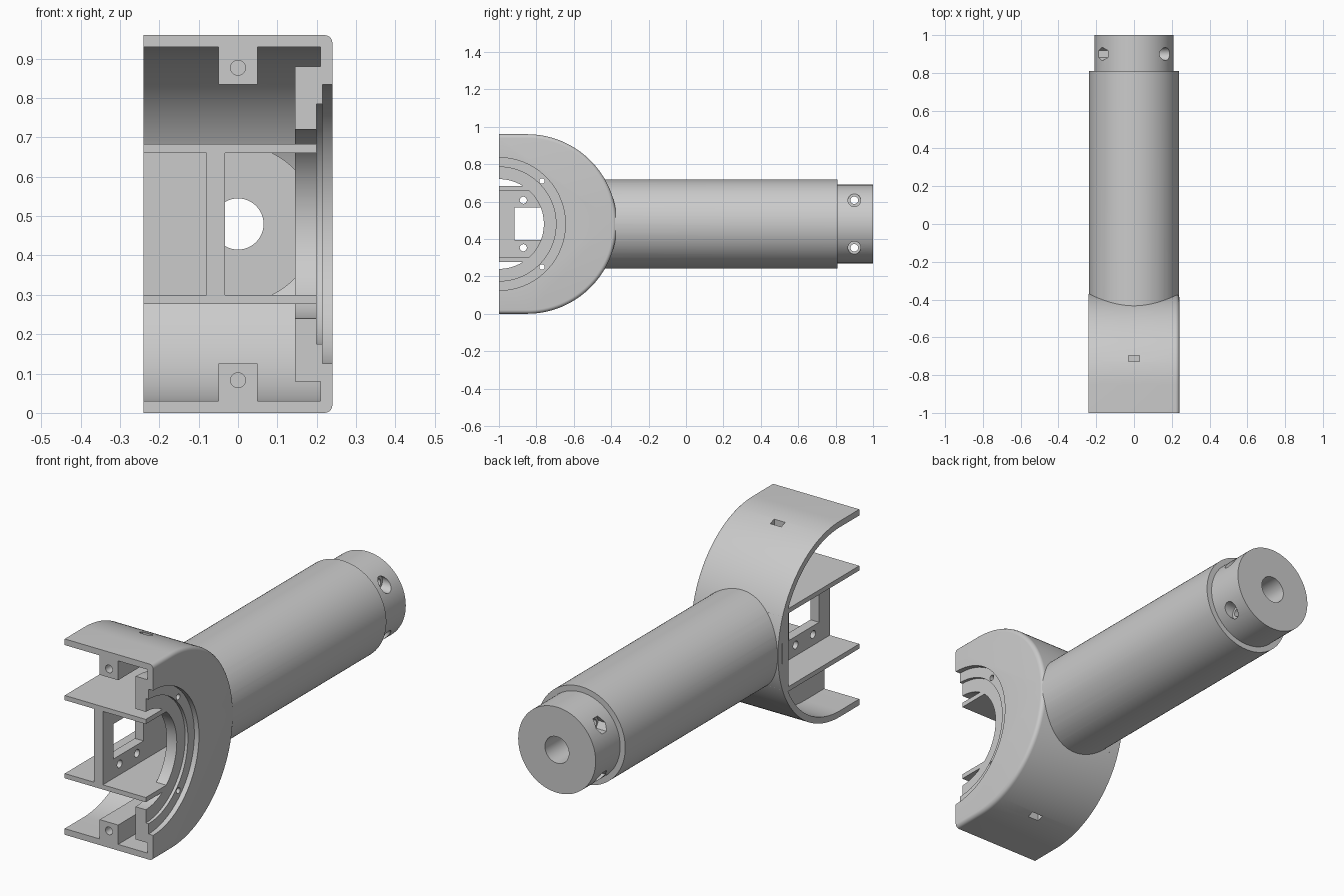
import bpy, bmesh, math
from mathutils import Matrix, Vector

if "Cube" in bpy.data.objects:
    bpy.data.objects.remove(bpy.data.objects["Cube"])

CZ = 0.48            # height of the main axis
CY = -0.85           # centre of the housing arc


def finish(name, bm):
    bmesh.ops.recalc_face_normals(bm, faces=bm.faces)
    me = bpy.data.meshes.new(name)
    bm.to_mesh(me)
    bm.free()
    ob = bpy.data.objects.new(name, me)
    bpy.context.collection.objects.link(ob)
    return ob


def box(name, x0, x1, y0, y1, z0, z1):
    bm = bmesh.new()
    size = Matrix.Diagonal((x1 - x0, y1 - y0, z1 - z0, 1))
    mid = Matrix.Translation(((x0 + x1) / 2, (y0 + y1) / 2, (z0 + z1) / 2))
    bmesh.ops.create_cube(bm, size=1, matrix=mid @ size)
    return finish(name, bm)


def cyl(name, axis, r, a, b, u, v, n=96):
    """Cylinder from a to b along 'X' or 'Y'; (u, v) are the other two coordinates."""
    bm = bmesh.new()
    m = (a + b) / 2
    if axis == 'X':
        mat = Matrix.Translation((m, u, v)) @ Matrix.Rotation(math.pi / 2, 4, 'Y')
    else:
        mat = Matrix.Translation((u, m, v)) @ Matrix.Rotation(math.pi / 2, 4, 'X')
    bmesh.ops.create_cone(bm, cap_ends=True, segments=n, radius1=r, radius2=r,
                          depth=b - a, matrix=mat)
    return finish(name, bm)


def d_solid(name, sections, front, n=64):
    """D-shaped solid lofted along x through (x, radius) sections."""
    bm = bmesh.new()
    rings = []
    for x, r in sections:
        pts = [(front, CZ - r)]
        for i in range(n + 1):
            t = -math.pi / 2 + math.pi * i / n
            pts.append((CY + r * math.cos(t), CZ + r * math.sin(t)))
        pts.append((front, CZ + r))
        rings.append([bm.verts.new((x, y, z)) for y, z in pts])
    k = len(rings[0])
    for a, b in zip(rings, rings[1:]):
        for i in range(k):
            bm.faces.new((a[i], a[(i + 1) % k], b[(i + 1) % k], b[i]))
    bm.faces.new(rings[0])
    bm.faces.new(rings[-1])
    return finish(name, bm)


def boolean(ob, other, op='DIFFERENCE'):
    mod = ob.modifiers.new(op, 'BOOLEAN')
    mod.operation, mod.object, mod.solver = op, other, 'EXACT'
    bpy.context.view_layer.objects.active = ob
    bpy.ops.object.modifier_apply(modifier=mod.name)
    bpy.data.objects.remove(other)


parts = []

# Housing shell: D profile with a rounded right edge, open to the left and front
f = 0.02
fillet = [(0.24 - f + f * math.sin(t), 0.48 - f + f * math.cos(t))
          for t in [math.pi / 2 * i / 5 for i in range(6)]]
housing = d_solid("housing", [(-0.24, 0.48)] + fillet, -1.0)
boolean(housing, d_solid("cut", [(-0.4, 0.45), (0.21, 0.45)], -1.2))

# Bearing ring inside the right wall, with stepped opening and screw holes
ring = cyl("ring", 'X', 0.40, 0.145, 0.225, -1.0, CZ)
boolean(ring, box("cut", 0, 0.5, -1.6, -1.0, -0.2, 1.2))
boolean(housing, ring, 'UNION')
for r, a in ((0.24, 0.1), (0.305, 0.2), (0.355, 0.215)):
    boolean(housing, cyl("cut", 'X', r, a, 0.3, -1.0, CZ))
for s in (-1, 1):
    boolean(housing, cyl("cut", 'X', 0.014, 0.1, 0.3, -0.77, CZ + s * 0.23, 24))

# Clip bosses top and bottom, with nut slots and screw holes
for s in (-1, 1):
    za, zb = sorted((CZ + s * 0.355, CZ + s * 0.47))
    boss = box("boss", -0.05, 0.05, -1.0, -0.5, za, zb)
    boolean(boss, d_solid("cut", [(-0.3, 0.465), (0.3, 0.465)], -1.2), 'INTERSECT')
    boolean(housing, boss, 'UNION')
    za, zb = sorted((CZ + s * 0.37, CZ + s * 0.6))
    boolean(housing, box("cut", -0.03, 0.03, -0.727, -0.695, za, zb))
    boolean(housing, cyl("cut", 'Y', 0.019, -1.1, -0.65, 0, CZ + s * 0.397, 32))

# Cable bore through the housing wall
boolean(housing, cyl("cut", 'Y', 0.065, -0.6, -0.2, 0, CZ, 48))
parts.append(housing)

# Horizontal shelves
for s, name in ((-1, "lower_shelf"), (1, "upper_shelf")):
    za, zb = sorted((CZ + s * 0.18, CZ + s * 0.203))
    parts.append(box(name, -0.24, 0.2, -1.0, -0.43, za, zb))

# Motor mounting plate with window and four screw holes
plate = box("motor_plate", -0.08, -0.033, -1.0, -0.42, CZ - 0.18, CZ + 0.18)
boolean(plate, box("cut", -0.2, 0.1, -0.917, -0.685, CZ - 0.085, CZ + 0.087))
for y in (-0.87, -0.735):
    for s in (-1, 1):
        boolean(plate, cyl("cut", 'X', 0.019, -0.2, 0.1, y, CZ + s * 0.127, 32))
boolean(plate, cyl("cut", 'Y', 0.065, -0.5, -0.2, 0, CZ, 48))
parts.append(plate)

# Flat backing behind the plate on the open side
parts.append(box("back_wall", -0.24, -0.08, -0.45, -0.405, CZ - 0.18, CZ + 0.18))

# Arm tube with stepped neck
tube = cyl("arm_tube", 'Y', 0.2375, -0.46, 0.81, 0, CZ)
boolean(tube, d_solid("cut", [(-0.5, 0.465), (0.5, 0.465)], -1.2))
boolean(tube, cyl("neck", 'Y', 0.21, 0.7, 1.0, 0, CZ), 'UNION')
boolean(tube, cyl("cut", 'Y', 0.065, -0.7, 1.2, 0, CZ, 48))

# Cross holes in the neck: round counterbore on the right, nut pocket on the left
for s in (-1, 1):
    z = CZ + s * 0.127
    boolean(tube, cyl("cut", 'X', 0.02, -0.4, 0.4, 0.9, z, 32))
    boolean(tube, cyl("cut", 'X', 0.034, 0.13, 0.4, 0.9, z, 32))
    boolean(tube, cyl("cut", 'X', 0.036, -0.4, -0.13, 0.9, z, 6))
parts.append(tube)

# Flat plug where the tube meets the inside of the housing
plug = cyl("tube_plug", 'Y', 0.2, -0.45, -0.405, 0, CZ)
boolean(plug, box("cut", -0.5, 0.5, -0.6, -0.3, CZ + 0.18, CZ + 0.5))
boolean(plug, box("cut", -0.5, 0.5, -0.6, -0.3, CZ - 0.5, CZ - 0.18))
boolean(plug, box("cut", -0.5, -0.08, -0.6, -0.3, 0, 1))
boolean(plug, cyl("cut", 'Y', 0.065, -0.6, -0.2, 0, CZ, 48))
parts.append(plug)

# Smooth shading with crisp edges
bpy.ops.object.select_all(action='DESELECT')
for ob in parts:
    ob.select_set(True)
bpy.context.view_layer.objects.active = housing
bpy.ops.object.shade_smooth_by_angle(angle=math.radians(30))
